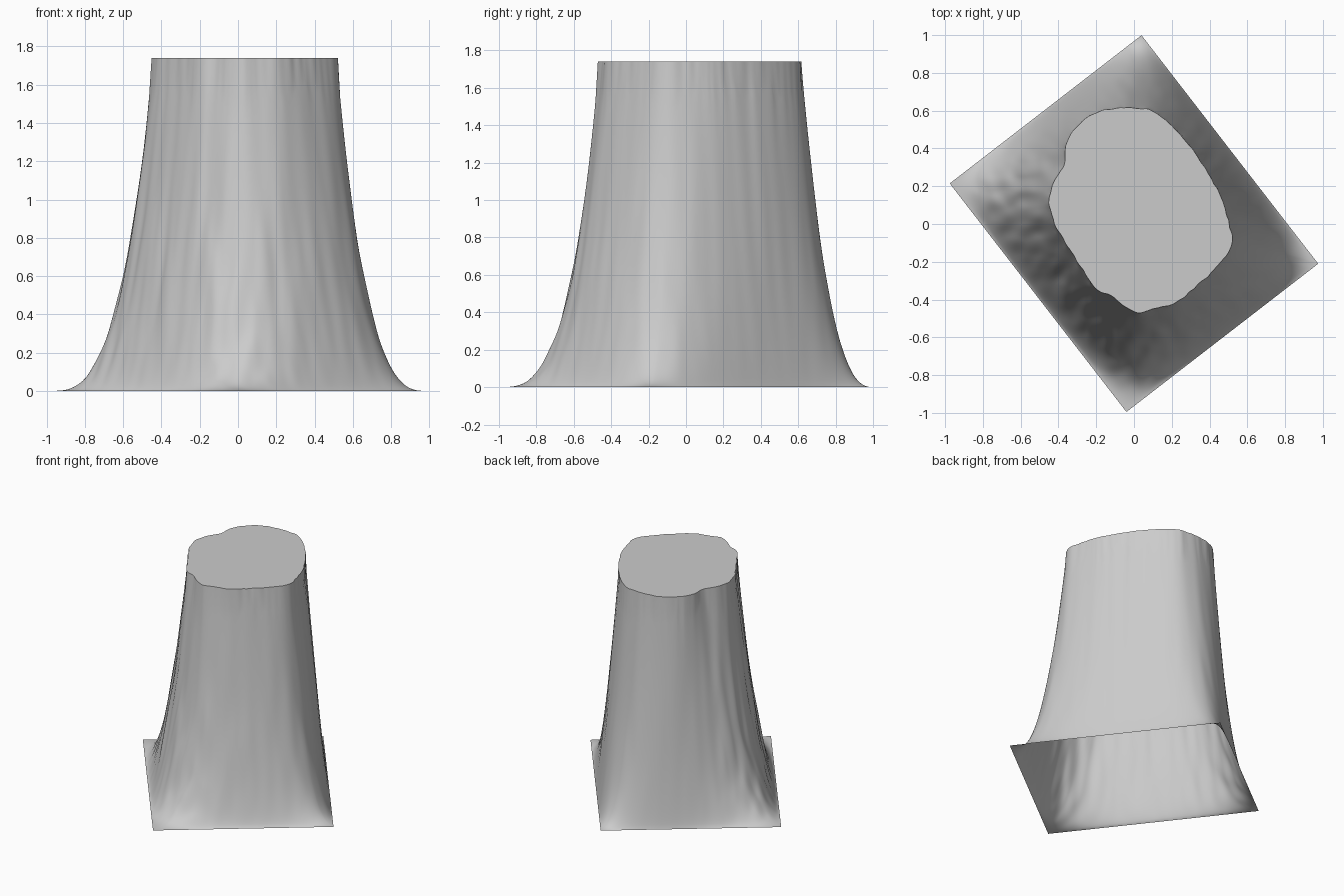
import bpy, bmesh, math
from mathutils import Vector, noise

if "Cube" in bpy.data.objects:
    bpy.data.objects.remove(bpy.data.objects["Cube"])

H = 1.74                                  # plateau height
CORNERS = [Vector(c) for c in ((0.975, -0.21), (0.04, 1.0), (-0.975, 0.215), (-0.04, -0.995))]
TOP = [(0.52, -0.1), (0.49, 0.05), (0.45, 0.17), (0.35, 0.335), (0.25, 0.465), (0.12, 0.585),
       (0, 0.617), (-0.1, 0.612), (-0.2, 0.59), (-0.3, 0.52), (-0.36, 0.42), (-0.37, 0.31),
       (-0.425, 0.22), (-0.45, 0.12), (-0.42, 0), (-0.35, -0.12), (-0.265, -0.25),
       (-0.2, -0.345), (-0.12, -0.38), (-0.06, -0.43), (0.02, -0.47), (0.1, -0.45),
       (0.22, -0.415), (0.33, -0.33), (0.45, -0.215)]
CENTRE = Vector((0.03, 0.05))

# rectangular frame of the ground sheet
origin = CORNERS[3]
U = CORNERS[0] - origin
V = CORNERS[2] - origin
LU, LV = U.length, V.length
U, V = U / LU, V / LV


def spline(points, n):
    """Closed Catmull-Rom curve through the points."""
    p = [Vector(q) for q in points]
    out = []
    for i in range(len(p)):
        a, b, c, d = (p[(i + k) % len(p)] for k in (-1, 0, 1, 2))
        for j in range(n):
            t = j / n
            out.append(0.5 * (2 * b + (c - a) * t + (2 * a - 5 * b + 4 * c - d) * t * t
                              + (3 * b - a - 3 * c + d) * t ** 3))
    return out


def inside(q, poly):
    hit = False
    for a, b in zip(poly, poly[1:] + poly[:1]):
        if (a.y > q.y) != (b.y > q.y) and q.x < a.x + (q.y - a.y) * (b.x - a.x) / (b.y - a.y):
            hit = not hit
    return hit


# stretched-membrane heights: fixed at the plateau and at the ground edge
NU, NV = 128, 152
rim_rough = spline(TOP, 3)
pos = lambda i, j: origin + U * (LU * i / NU) + V * (LV * j / NV)
h = [[0.0] * (NV + 1) for _ in range(NU + 1)]
free = []
for i in range(1, NU):
    for j in range(1, NV):
        if inside(pos(i, j), rim_rough):
            h[i][j] = H
        else:
            free.append((i, j))
            h[i][j] = 0.4
for _ in range(170):
    for i, j in free:
        row = h[i]
        row[j] += 1.88 * (0.25 * (h[i - 1][j] + h[i + 1][j] + row[j - 1] + row[j + 1]) - row[j])


def height(p):
    """Membrane height, made more concave towards the front and left."""
    d = p - origin
    x = min(max(d.dot(U) / LU * NU, 0), NU - 1e-4)
    y = min(max(d.dot(V) / LV * NV, 0), NV - 1e-4)
    i, j = int(x), int(y)
    x, y = x - i, y - j
    z = ((h[i][j] * (1 - x) + h[i + 1][j] * x) * (1 - y)
         + (h[i][j + 1] * (1 - x) + h[i + 1][j + 1] * x) * y)
    n = (p - CENTRE).normalized()
    return H * min(1, max(0, z / H)) ** (1.37 - 0.1 * n.x - 0.13 * n.y)


def to_edge(p):
    """Project from the centre through p onto the ground rectangle."""
    d = p - CENTRE
    o = CENTRE - origin
    ts = []
    for axis, size in ((U, LU), (V, LV)):
        s = d.dot(axis)
        if abs(s) > 1e-9:
            ts.append(((size if s > 0 else 0) - o.dot(axis)) / s)
    return CENTRE + d * min(ts)


# small erosion wobble on the rim
rim = spline(TOP, 14)
rim = [p + (p - CENTRE).normalized() * 0.006 * noise.noise((p.x * 22, p.y * 22, 3)) for p in rim]
edge = [to_edge(p) for p in rim]
for c in CORNERS:
    k = min(range(len(edge)), key=lambda n: (edge[n] - c).length)
    edge[k] = c

# flanks, ring by ring from the rim to the ground
RINGS = 36
bm = bmesh.new()
rings = []
for r in range(RINGS + 1):
    t = r / RINGS
    ring = []
    for a, b in zip(rim, edge):
        p = a.lerp(b, t)
        z = H if r == 0 else 0.0 if r == RINGS else height(p)
        rough = 0.03 + 0.05 * max(0, min(1, -(p.x * 0.8 + p.y * 0.6) * 3))
        fold = noise.noise((p.x * 12, p.y * 12, 0))
        fade = 4 * (z / H) * (1 - z / H)
        z = min(H, max(0, z + rough * fold * fade))
        ring.append(bm.verts.new((p.x, p.y, z)))
    rings.append(ring)
n = len(rim)
for upper, lower in zip(rings, rings[1:]):
    for k in range(n):
        m = (k + 1) % n
        bm.faces.new((upper[k], lower[k], lower[m], upper[m]))
# flat summit
bm.faces.new(rings[0])
bm.normal_update()

mesh = bpy.data.meshes.new("rock_tower")
bm.to_mesh(mesh)
bm.free()
tower = bpy.data.objects.new("rock_tower", mesh)
bpy.context.collection.objects.link(tower)
bpy.context.view_layer.objects.active = tower
tower.select_set(True)
bpy.ops.object.shade_smooth_by_angle(angle=math.radians(50))
